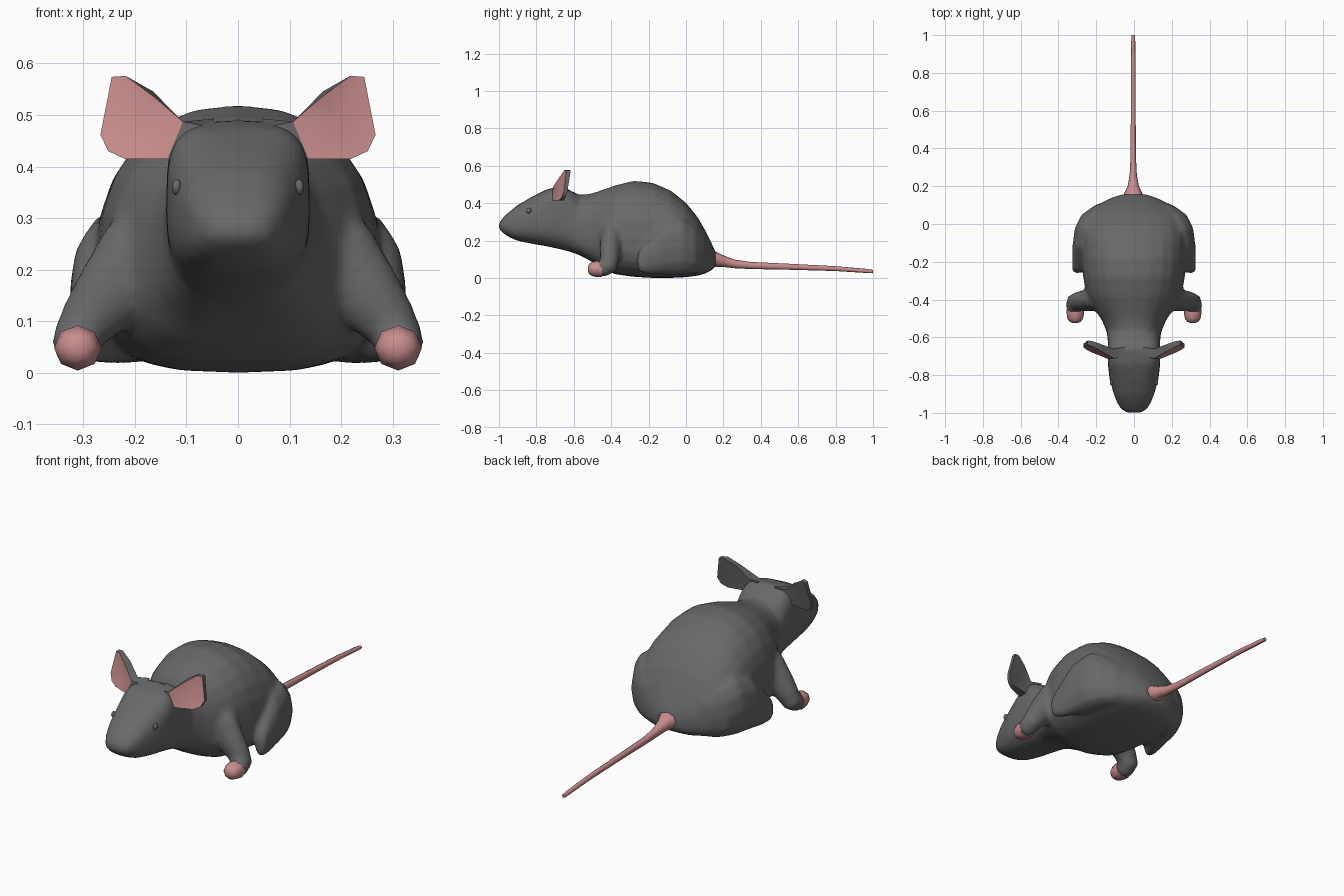
import bpy, bmesh, math
from mathutils import Vector

cube = bpy.data.objects.get("Cube")
if cube:
    bpy.data.objects.remove(cube, do_unlink=True)


def material(name, rgb):
    m = bpy.data.materials.new(name)
    m.use_nodes = True
    m.diffuse_color = (*rgb, 1)
    m.node_tree.nodes["Principled BSDF"].inputs["Base Color"].default_value = (*rgb, 1)
    return m


GREY = material("fur grey", (0.14, 0.14, 0.14))
PINK = material("skin pink", (0.58, 0.265, 0.265))


def finish(bm, name, mats, mirror=False):
    if mirror:
        copy = bmesh.ops.duplicate(bm, geom=bm.verts[:] + bm.edges[:] + bm.faces[:])
        verts = [g for g in copy["geom"] if isinstance(g, bmesh.types.BMVert)]
        bmesh.ops.scale(bm, vec=(-1, 1, 1), verts=verts)
    bmesh.ops.recalc_face_normals(bm, faces=bm.faces)
    me = bpy.data.meshes.new(name)
    bm.to_mesh(me)
    bm.free()
    ob = bpy.data.objects.new(name, me)
    bpy.context.collection.objects.link(ob)
    for m in mats:
        me.materials.append(m)
    bpy.ops.object.select_all(action="DESELECT")
    ob.select_set(True)
    bpy.context.view_layer.objects.active = ob
    bpy.ops.object.shade_smooth_by_angle(angle=math.radians(60))
    return ob


def loft(name, rings, mat, sides=12, axis=None, mirror=False):
    """Skin rings: (centre, half width, height up, height down, power up, power down)."""
    bm = bmesh.new()
    loops = []
    for i, ring in enumerate(rings):
        c, w, up, down, pow_up, pow_down = (*ring, 2, 2)[:6]
        a, b = rings[max(i - 1, 0)][0], rings[min(i + 1, len(rings) - 1)][0]
        t = Vector(axis) if axis else (Vector(b) - Vector(a)).normalized()
        side = t.cross(Vector((0, 0, 1))).normalized()
        top = side.cross(t)
        loop = []
        for k in range(sides):
            ang = 2 * math.pi * k / sides
            cx, sz = math.cos(ang), math.sin(ang)
            e, h = (2 / pow_up, up) if sz > 0 else (2 / pow_down, down)
            x = math.copysign(abs(cx) ** e, cx) * w
            z = math.copysign(abs(sz) ** e, sz) * h
            loop.append(bm.verts.new(Vector(c) + side * x + top * z))
        loops.append(loop)
    for p, q in zip(loops, loops[1:]):
        for k in range(sides):
            j = (k + 1) % sides
            bm.faces.new((p[k], p[j], q[j], q[k]))
    bm.faces.new(loops[0])
    bm.faces.new(loops[-1])
    return finish(bm, name, [mat], mirror)


# Head and body: y, bottom, top, half width; the crown is squarer than the back
profile = [
    (-1.0, .262, .292, .035), (-.985, .245, .315, .064), (-.95, .22, .35, .088),
    (-.9, .198, .39, .108), (-.82, .182, .437, .13), (-.74, .168, .476, .139),
    (-.66, .15, .492, .14), (-.62, .14, .468, .138), (-.57, .122, .445, .145),
    (-.51, .09, .45, .17), (-.45, .05, .47, .21), (-.38, .02, .495, .25),
    (-.28, .006, .52, .27), (-.18, 0, .51, .277), (-.08, 0, .467, .28),
    (0, .004, .402, .27), (.06, .012, .328, .24), (.1, .022, .26, .197),
    (.135, .04, .19, .13), (.158, .06, .14, .06)]
rings = []
for y, lo, hi, w in profile:
    ratio, powers = (.46, (2.8, 2.6)) if y < -.8 else (.46, (4, 2.6)) if y < -.6 else (.41, (2.3, 3))
    mid = lo + (hi - lo) * ratio
    rings.append(((0, y, mid), w, hi - mid, mid - lo, *powers))
body = loft("body", rings, GREY, sides=24, axis=(0, 1, 0))

# Haunches: y, x, z, half width, half height
haunch = [(-.26, .3, .085, .018, .04), (-.245, .298, .09, .03, .063),
          (-.2, .285, .11, .043, .092), (-.12, .25, .155, .077, .14),
          (-.02, .22, .17, .094, .155), (.05, .18, .15, .098, .13),
          (.105, .13, .13, .07, .09)]
haunches = loft("haunches", [((x, y, z), w, h, h, 2.3, 2.3) for y, x, z, w, h in haunch],
                GREY, axis=(0, 1, 0), mirror=True)

# Front legs: splayed outwards, turning forwards at the wrist
leg = [((.12, -.385, .27), .06, .1), ((.19, -.395, .21), .065, .1),
       ((.25, -.405, .15), .058, .074), ((.292, -.408, .1), .052, .058),
       ((.313, -.414, .066), .049, .05), ((.314, -.44, .052), .047, .046),
       ((.311, -.465, .049), .044, .043)]
legs = loft("front_legs", [(c, w, h, h) for c, w, h in leg], GREY, mirror=True)

# Blend the limbs into the body as one smooth skin
for part in (haunches, legs, body):
    part.select_set(True)
bpy.context.view_layer.objects.active = body
bpy.ops.object.join()
skin = body.modifiers.new("Blend", "REMESH")
skin.mode = "VOXEL"
skin.voxel_size = .012
skin.use_smooth_shade = True
soften = body.modifiers.new("Soften", "SMOOTH")
soften.factor = .5
soften.iterations = 8

# Front feet
foot = [(-.45, .046, .044), (-.475, .046, .044), (-.502, .041, .038),
        (-.518, .029, .027), (-.525, .012, .012)]
loft("front_feet", [((.311, y, .048), w, h, h) for y, w, h in foot],
     PINK, sides=8, axis=(0, 1, 0), mirror=True)

# Tail: y, z, half width, half height
tail = [(.125, .104, .06, .046), (.16, .1, .049, .041), (.2, .09, .03, .031),
        (.26, .075, .019, .023), (.34, .067, .015, .019), (.55, .06, .013, .016),
        (.8, .05, .012, .013), (.96, .038, .011, .011), (1.0, .034, .009, .009)]
loft("tail", [((-.004, y, z), w, h, h) for y, z, w, h in tail],
     PINK, sides=8, axis=(0, 1, 0))

# Ears: cupped pink front, grey rim and back, grey root running into the head
outline = [(.107, .487), (.165, .537), (.218, .576), (.245, .574),
           (.267, .462), (.252, .43), (.22, .415), (.137, .415)]


def ear_front(x, z):
    return -.72 + .4 * (x - .12) + .2 * (z - .42)


bm = bmesh.new()
front = [bm.verts.new((x, ear_front(x, z), z)) for x, z in outline]
back = [bm.verts.new((x, ear_front(x, z) + .05 - .2 * (x - .11), z)) for x, z in outline]
back[1].co.z += .009
cup = bm.verts.new((.185, ear_front(.185, .485) + .012, .485))
n = len(outline)
for i in range(n):
    j = (i + 1) % n
    bm.faces.new((front[i], front[j], cup))
    if j:
        bm.faces.new((front[i], front[j], back[j], back[i]))
hub = bm.verts.new((.185, ear_front(.185, .485) + .034, .485))
for i in range(n):
    bm.faces.new((back[i], back[(i + 1) % n], hub))
edge = [front[0], back[0], back[-1], front[-1]]
root = [bm.verts.new(v.co + Vector((-.06, .012, -.012))) for v in edge]
root[1].co.z += .018
for i in range(4):
    j = (i + 1) % 4
    if i != 1:
        bm.faces.new((edge[i], edge[j], root[j], root[i]))
bm.faces.new((edge[1], edge[2], root[2], root[1]))
bm.faces.new(root)
bmesh.ops.delete(bm, geom=[f for f in bm.faces if set(f.verts) == {back[0], back[-1], front[0], front[-1]}],
                 context="FACES_ONLY")
for f in bm.faces:
    f.material_index = 1 if cup in f.verts else 0
finish(bm, "ears", [GREY, PINK], mirror=True)

# Eyes
bm = bmesh.new()
bmesh.ops.create_uvsphere(bm, u_segments=10, v_segments=8, radius=.014)
bmesh.ops.scale(bm, vec=(.7, 1, 1.1), verts=bm.verts)
bmesh.ops.translate(bm, vec=(.119, -.84, .36), verts=bm.verts)
finish(bm, "eyes", [GREY], mirror=True)
